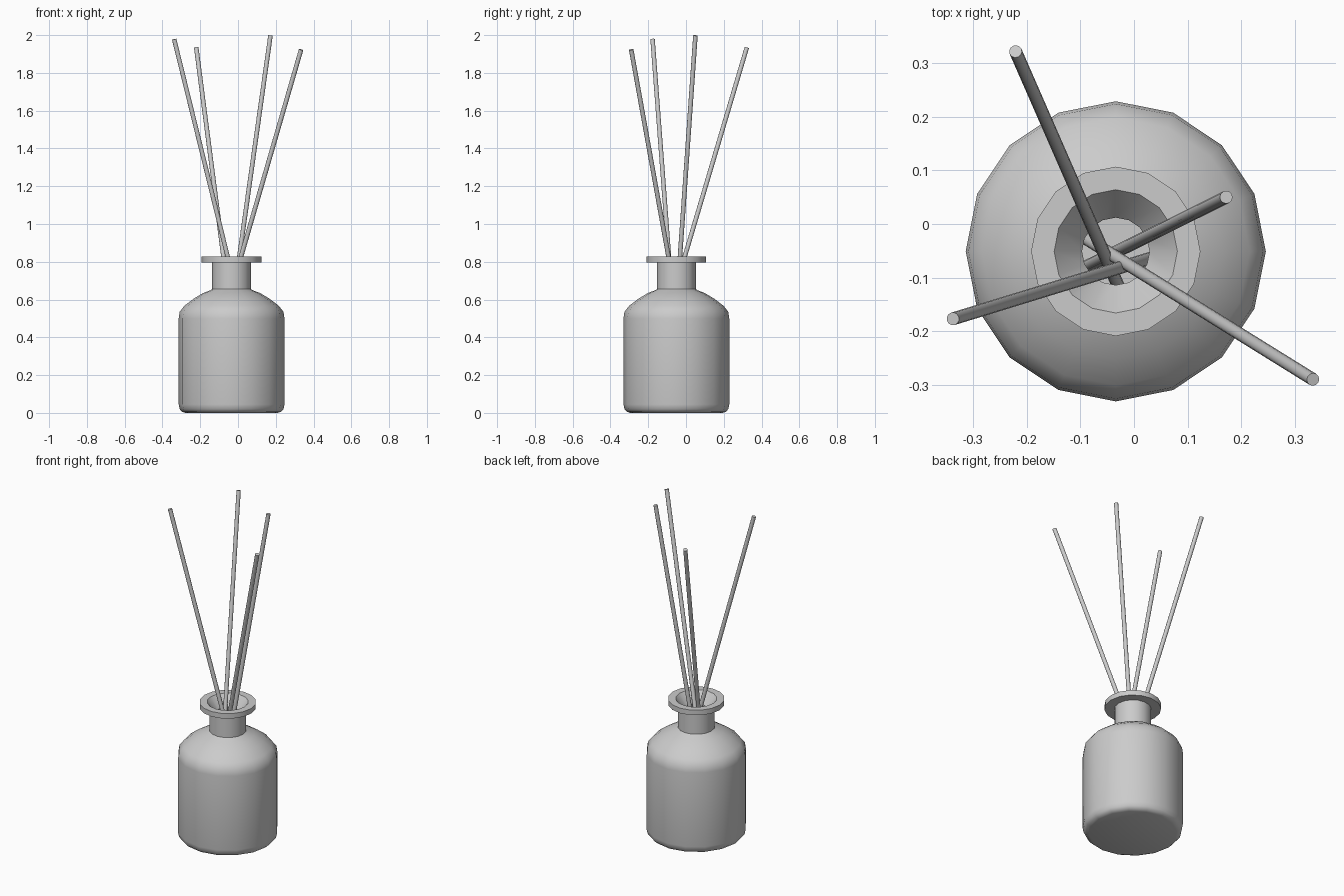
import bpy, bmesh, math
from mathutils import Vector

if "Cube" in bpy.data.objects:
    bpy.data.objects.remove(bpy.data.objects["Cube"])

CENTRE = Vector((-0.034, -0.051, 0))


def finish(name, bm, angle):
    bmesh.ops.recalc_face_normals(bm, faces=bm.faces[:])
    mesh = bpy.data.meshes.new(name)
    bm.to_mesh(mesh)
    bm.free()
    obj = bpy.data.objects.new(name, mesh)
    bpy.context.collection.objects.link(obj)
    bpy.ops.object.select_all(action='DESELECT')
    obj.select_set(True)
    bpy.context.view_layer.objects.active = obj
    bpy.ops.object.shade_smooth_by_angle(angle=math.radians(angle))
    return obj


def lathe(name, profile, sides):
    bm = bmesh.new()
    verts = [bm.verts.new((r, 0, z)) for r, z in profile]
    edges = [bm.edges.new(pair) for pair in zip(verts, verts[1:])]
    bmesh.ops.spin(bm, geom=verts + edges, cent=(0, 0, 0), axis=(0, 0, 1),
                   angle=2 * math.pi, steps=sides)
    bmesh.ops.remove_doubles(bm, verts=bm.verts[:], dist=1e-4)
    return finish(name, bm, 35)


def rod(name, bottom, top, radius):
    a, b = Vector(bottom), Vector(top)
    bm = bmesh.new()
    bmesh.ops.create_cone(bm, cap_ends=True, segments=12, radius1=radius,
                          radius2=radius, depth=(b - a).length)
    obj = finish(name, bm, 40)
    obj.location = (a + b) / 2
    obj.rotation_mode = 'QUATERNION'
    obj.rotation_quaternion = (b - a).to_track_quat('Z', 'Y')
    return obj


# hollow bottle: outside from base to rim, then inside down to the floor
outside = [(0, 0), (0.245, 0), (0.262, 0.006), (0.275, 0.02), (0.28, 0.045),
           (0.28, 0.5), (0.275, 0.535), (0.25, 0.567), (0.2, 0.605),
           (0.15, 0.635), (0.115, 0.648), (0.103, 0.655), (0.103, 0.797),
           (0.158, 0.797), (0.158, 0.828)]
inside = [(0.115, 0.828), (0.063, 0.765), (0.063, 0.63), (0.13, 0.6),
          (0.19, 0.565), (0.235, 0.52), (0.24, 0.49), (0.24, 0.06),
          (0.225, 0.04), (0, 0.04)]
bottle = lathe("bottle", outside + inside, 16)
bottle.location = CENTRE

# reeds: tip position and sideways slope per unit height, running to the floor
reeds = [((-0.338, -0.177, 1.978), (-0.246, -0.0755)),
         ((-0.221, 0.322, 1.934), (-0.13, 0.297)),
         ((0.172, 0.05, 1.998), (0.141, 0.07)),
         ((0.334, -0.290, 1.923), (0.29, -0.18))]
for i, ((x, y, z), (sx, sy)) in enumerate(reeds):
    drop = z - 0.045
    rod(f"reed_{i + 1}", (x - sx * drop, y - sy * drop, 0.045), (x, y, z), 0.012)
